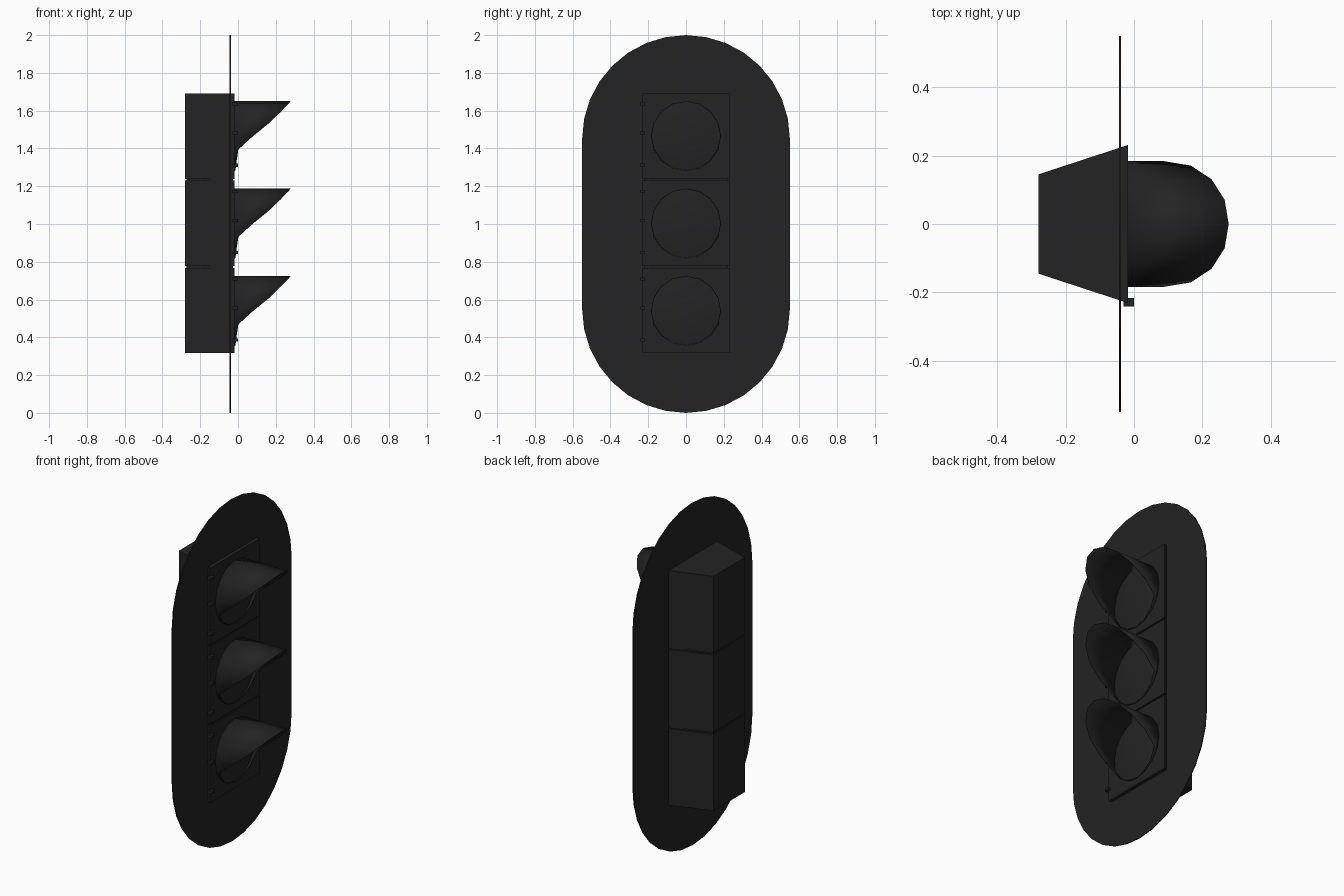
import bpy, bmesh, math

if "Cube" in bpy.data.objects:
    bpy.data.objects.remove(bpy.data.objects["Cube"])

mat = bpy.data.materials.new("matte black")
mat.diffuse_color = (0.017, 0.017, 0.017, 1)
mat.use_nodes = True
mat.node_tree.nodes["Principled BSDF"].inputs["Base Color"].default_value = mat.diffuse_color

PITCH = 0.463
CENTRES = [1.003 + PITCH * i for i in (-1, 0, 1)]
FRONT = -0.018


def finish(name, bm, smooth=False):
    bmesh.ops.recalc_face_normals(bm, faces=bm.faces)
    me = bpy.data.meshes.new(name)
    bm.to_mesh(me)
    bm.free()
    ob = bpy.data.objects.new(name, me)
    bpy.context.collection.objects.link(ob)
    me.materials.append(mat)
    if smooth:
        bpy.ops.object.select_all(action='DESELECT')
        ob.select_set(True)
        bpy.context.view_layer.objects.active = ob
        bpy.ops.object.shade_smooth_by_angle(angle=math.radians(40))
    return ob


def prism(name, outline, axis_vec):
    """Extrude a closed outline of 3D points along a vector."""
    bm = bmesh.new()
    face = bm.faces.new([bm.verts.new(p) for p in outline])
    ext = bmesh.ops.extrude_face_region(bm, geom=[face])
    bmesh.ops.translate(bm, vec=axis_vec,
                        verts=[v for v in ext['geom'] if isinstance(v, bmesh.types.BMVert)])
    return finish(name, bm)


def tapered_body(name, z0, z1, inset=0.0):
    b, f = -0.28 + inset, FRONT - inset
    wb, wf = 0.145 - inset, 0.231 - inset
    prism(name, [(b, -wb, z0), (f, -wf, z0), (f, wf, z0), (b, wb, z0)], (0, 0, z1 - z0))


# Backplate: capsule outline made of two half circles
outline = []
for i in range(17):
    a = math.pi * i / 16
    outline.append((-0.044, 0.55 * math.cos(a), 1.45 + 0.55 * math.sin(a)))
for i in range(17):
    a = math.pi + math.pi * i / 16
    outline.append((-0.044, 0.55 * math.cos(a), 0.55 + 0.55 * math.sin(a)))
prism("backplate", outline, (0.006, 0, 0))

# Core visible in the grooves between sections
tapered_body("housing_core", 0.33, 1.68, 0.008)

# Visor rim depth for each step from the top of the ring to its bottom
RIM = [0.277, 0.265, 0.227, 0.166, 0.08, 0.002, -0.007, -0.012, -0.015]
R = 0.185

for n, zc in enumerate(CENTRES):
    # Housing section
    lo = 0.318 if n == 0 else zc - 0.2265
    hi = 1.69 if n == 2 else zc + 0.2265
    tapered_body(f"housing_section_{n}", lo, hi)

    # Visor: sixteen-sided tube cut on a slant
    bm = bmesh.new()
    base, rim = [], []
    for i in range(16):
        a = 2 * math.pi * i / 16
        y, z = R * math.sin(a), zc + R * math.cos(a)
        base.append(bm.verts.new((FRONT - 0.002, y, z)))
        rim.append(bm.verts.new((RIM[min(i, 16 - i)], y, z)))
    for i in range(16):
        j = (i + 1) % 16
        bm.faces.new((base[i], base[j], rim[j], rim[i]))
    visor = finish(f"visor_{n}", bm, True)
    mod = visor.modifiers.new("thickness", 'SOLIDIFY')
    mod.thickness = 0.003
    mod.offset = -1

    # Lens: shallow dome
    bm = bmesh.new()
    rings = []
    for r, x in ((0.183, FRONT), (0.14, -0.01), (0.08, -0.004)):
        rings.append([bm.verts.new((x, r * math.sin(math.pi * i / 8),
                                    zc + r * math.cos(math.pi * i / 8))) for i in range(16)])
    tip = bm.verts.new((-0.001, 0, zc))
    for i in range(16):
        j = (i + 1) % 16
        for p, q in zip(rings, rings[1:]):
            bm.faces.new((p[i], p[j], q[j], q[i]))
        bm.faces.new((rings[-1][i], rings[-1][j], tip))
    lens = finish(f"lens_{n}", bm, True)

    # Door latches along one edge
    for k, dz in enumerate((0.17, 0.016, -0.155)):
        z = zc + dz - 0.008
        prism(f"latch_{n}_{k}", [(-0.03, -0.241, z), (0.0, -0.241, z),
                                 (0.0, -0.216, z), (-0.03, -0.216, z)], (0, 0, 0.016))
